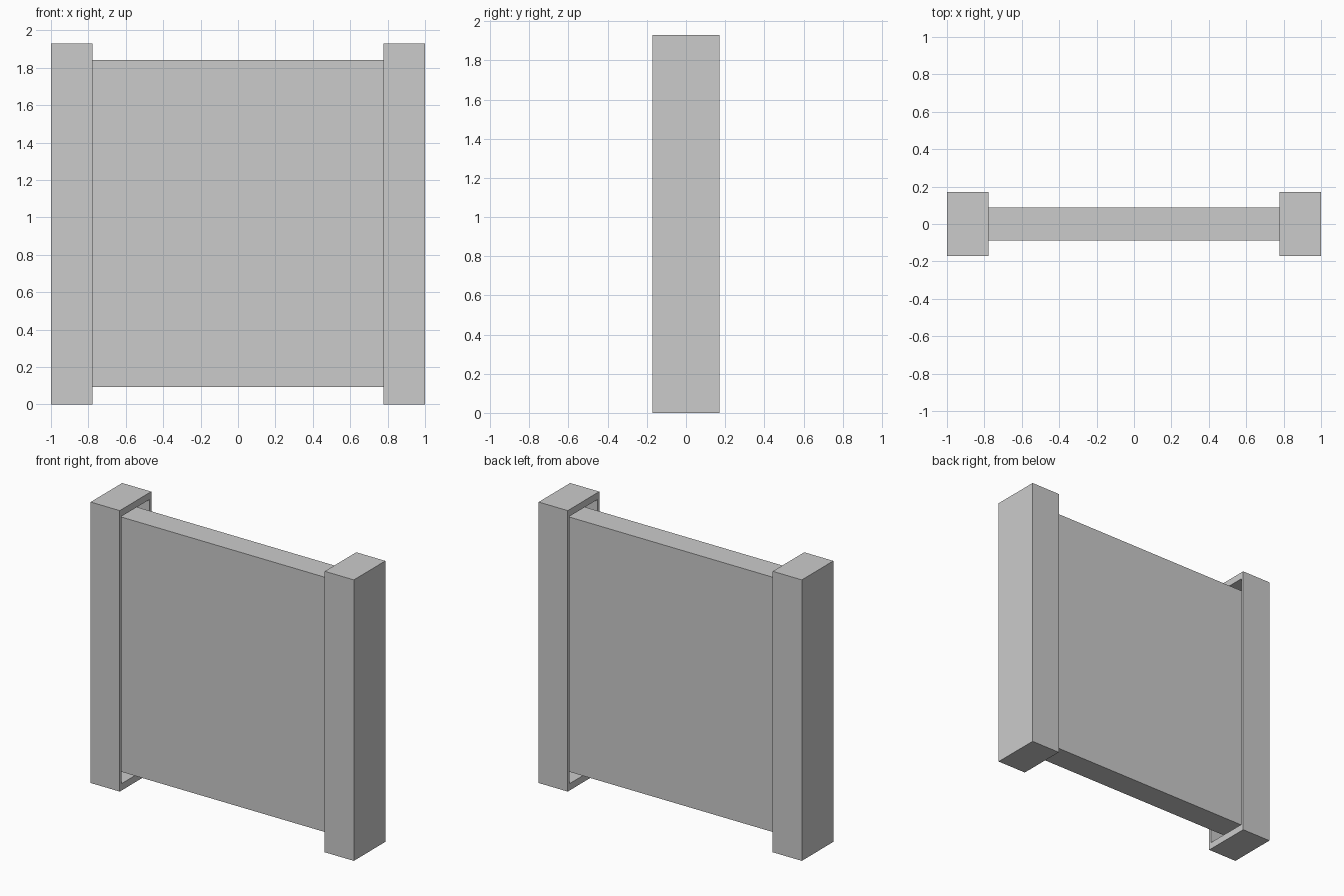
import bpy, bmesh

if "Cube" in bpy.data.objects:
    bpy.data.objects.remove(bpy.data.objects["Cube"])

H = 1.93            # post height
POST_D = 0.342      # post depth in y
X_OUT, X_IN = 1.0, 0.779
SIDE, CAP, BACK = 0.017, 0.047, 0.03   # channel wall thicknesses


def box(bm, lo, hi):
    verts = bmesh.ops.create_cube(bm, size=1)["verts"]
    for v in verts:
        for i in range(3):
            v.co[i] = lo[i] if v.co[i] < 0 else hi[i]


def finish(bm, name):
    bmesh.ops.recalc_face_normals(bm, faces=bm.faces[:])
    mesh = bpy.data.meshes.new(name)
    bm.to_mesh(mesh)
    bm.free()
    obj = bpy.data.objects.new(name, mesh)
    bpy.context.collection.objects.link(obj)
    return obj


# Panel held between the two channels
bm = bmesh.new()
xe = X_OUT - BACK - 0.005
box(bm, (-xe, -0.088, 0.092), (xe, 0.088, 1.842))
finish(bm, "panel")

# Hollow end posts: a box whose inner face is inset and pushed in to form a channel
bm = bmesh.new()
box(bm, (X_IN, -POST_D / 2, 0), (X_OUT, POST_D / 2, H))
bm.faces.ensure_lookup_table()
face = min(bm.faces, key=lambda f: f.calc_center_median().x)
rim = bmesh.ops.extrude_discrete_faces(bm, faces=[face])["faces"][0]
for v in rim.verts:
    v.co.y += SIDE if v.co.y < 0 else -SIDE
    v.co.z += CAP if v.co.z < H / 2 else -CAP
floor = bmesh.ops.extrude_discrete_faces(bm, faces=[rim])["faces"][0]
for v in floor.verts:
    v.co.x = X_OUT - BACK
posts = finish(bm, "end_posts")
posts.modifiers.new("Mirror", "MIRROR").use_axis = (True, False, False)
